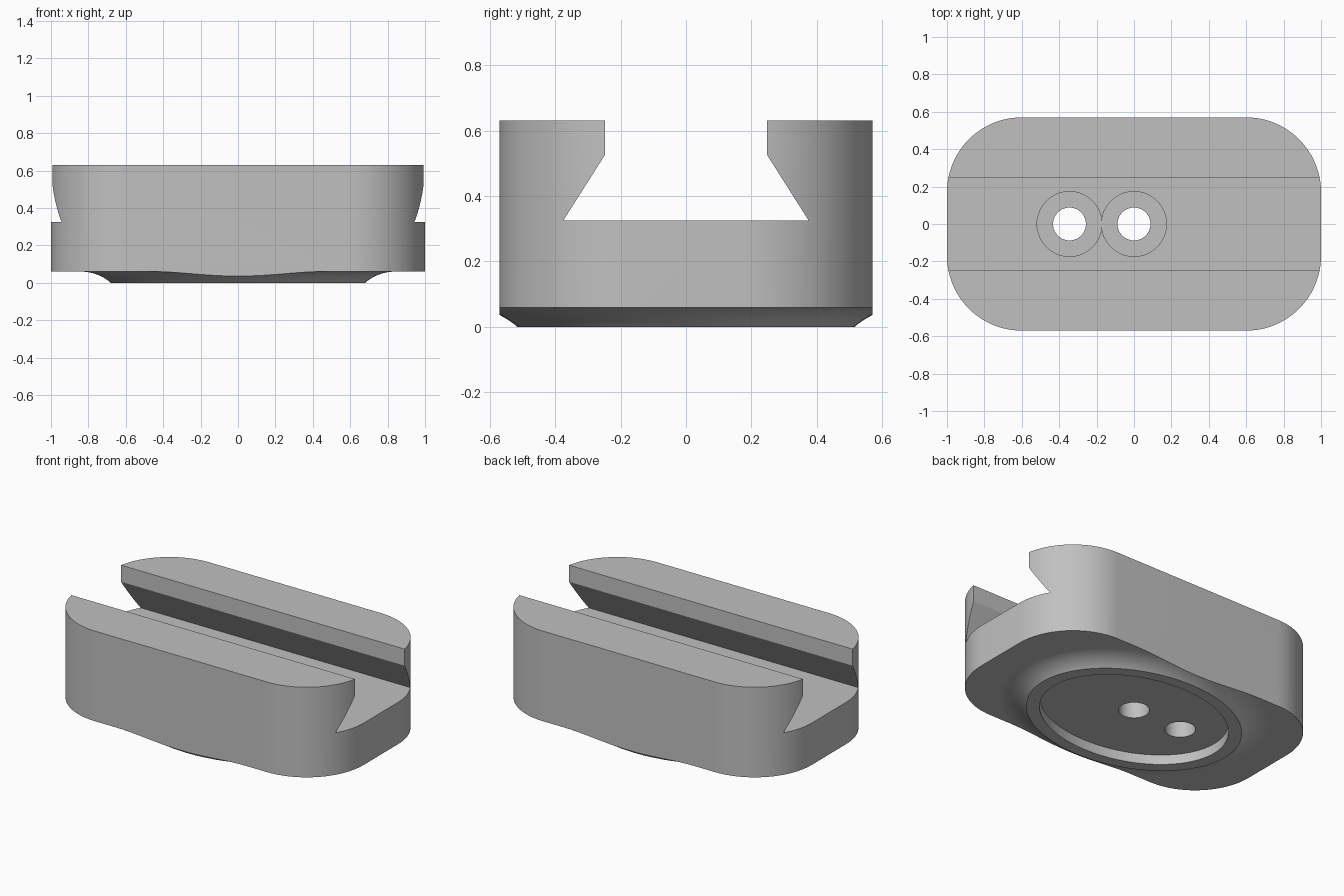
import bpy
import bmesh
from math import cos, sin, pi, radians, sqrt, hypot

if "Cube" in bpy.data.objects:
    bpy.data.objects.remove(bpy.data.objects["Cube"], do_unlink=True)

grey = bpy.data.materials.new("plain grey")
grey.use_nodes = True
colour = (0.53, 0.53, 0.53, 1)
grey.diffuse_color = colour
grey.node_tree.nodes["Principled BSDF"].inputs["Base Color"].default_value = colour


def loft(name, rings, ring_loop=False):
    """Skin equal rings of points; cap the ends or join last ring to first."""
    bm = bmesh.new()
    loops = [[bm.verts.new(p) for p in ring] for ring in rings]
    n = len(loops[0])
    pairs = list(zip(loops, loops[1:]))
    if ring_loop:
        pairs.append((loops[-1], loops[0]))
    else:
        bm.faces.new(loops[0])
        bm.faces.new(loops[-1])
    for low, high in pairs:
        for i in range(n):
            j = (i + 1) % n
            bm.faces.new((low[i], low[j], high[j], high[i]))
    bmesh.ops.recalc_face_normals(bm, faces=bm.faces)
    mesh = bpy.data.meshes.new(name)
    bm.to_mesh(mesh)
    bm.free()
    mesh.materials.append(grey)
    obj = bpy.data.objects.new(name, mesh)
    bpy.context.collection.objects.link(obj)
    return obj


def ellipse(a, b, z, d=0, cx=0, n=96):
    """Ellipse pushed outwards along its normals by d."""
    points = []
    for i in range(n):
        t = 2 * pi * (i + 0.5) / n
        nx, ny = cos(t) / a, sin(t) / b
        k = d / hypot(nx, ny)
        points.append((cx + a * cos(t) + nx * k, b * sin(t) + ny * k, z))
    return points


def rounded_rectangle(hx, hy, r, z, steps=24):
    points = []
    for q, (sx, sy) in enumerate(((1, 1), (-1, 1), (-1, -1), (1, -1))):
        for i in range(steps + 1):
            t = pi / 2 * (q + i / steps)
            points.append((sx * (hx - r) + r * cos(t), sy * (hy - r) + r * sin(t), z))
    return points


def cut(target, cutter):
    cutter.hide_render = True
    mod = target.modifiers.new(cutter.name, 'BOOLEAN')
    mod.operation = 'DIFFERENCE'
    mod.solver = 'EXACT'
    mod.object = cutter
    bpy.context.view_layer.objects.active = target
    bpy.ops.object.modifier_apply(modifier=mod.name)
    bpy.data.objects.remove(cutter, do_unlink=True)


# Rounded block
TOP = 0.63
body = loft("slotted_clamp_block", [rounded_rectangle(1, 0.57, 0.4, z) for z in (0, TOP)])

# Dovetail slot running the full length
half = [(0.375, 0.325), (0.248, 0.525), (0.248, 0.8)]
profile = half + [(-y, z) for y, z in reversed(half)]
cut(body, loft("slot_cutter", [[(x, y, z) for y, z in profile] for x in (-1.2, 1.2)]))

# Underside: oval foot with a concave flare up to the flat shoulder
A, B, STEP, FLARE = 0.68, 0.515, 0.06, 0.16
R = (FLARE ** 2 + STEP ** 2) / (2 * STEP)
rings = [ellipse(2, 2, -0.1), ellipse(2, 2, STEP)]
for i in range(13):
    d = FLARE - i * 0.015
    rings.append(ellipse(A, B, STEP - R + sqrt(R * R - (FLARE - d) ** 2), d))
rings.append(ellipse(A, B, -0.1, -0.02))
cut(body, loft("flare_cutter", rings, ring_loop=True))

# Oval recess in the foot
cut(body, loft("recess_cutter", [ellipse(0.6, 0.445, z) for z in (-0.1, 0.062)]))

# Two counterbored screw holes
for x in (-0.345, 0):
    for radius, bottom in ((0.1735, 0.19), (0.088, -0.1)):
        cut(body, loft("hole_cutter", [ellipse(radius, radius, z, cx=x, n=48) for z in (bottom, 0.5)]))

bpy.ops.object.select_all(action='DESELECT')
body.select_set(True)
bpy.context.view_layer.objects.active = body
bpy.ops.object.shade_smooth_by_angle(angle=radians(25))
